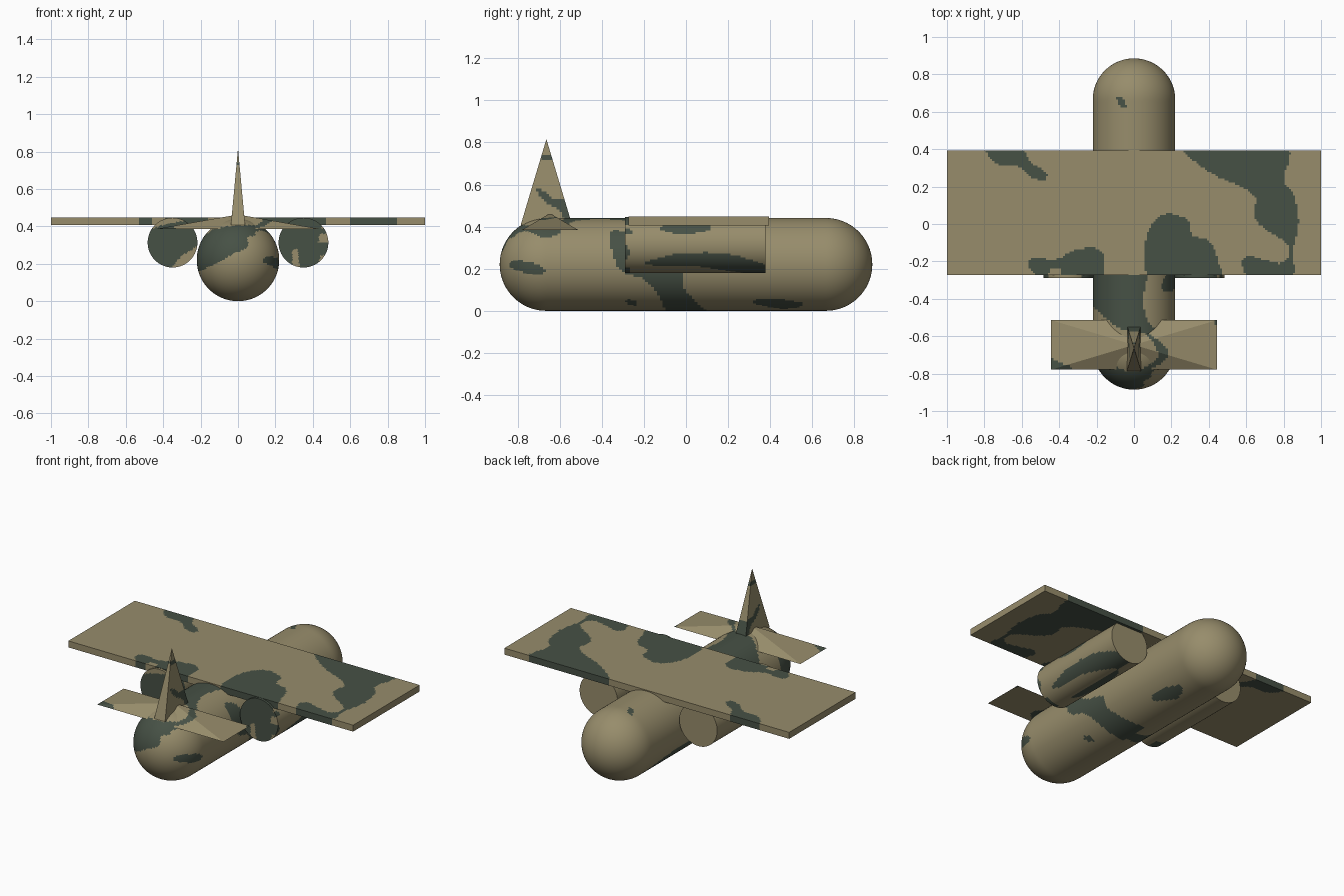
import bpy, bmesh, math
from mathutils import Vector

if "Cube" in bpy.data.objects:
    bpy.data.objects.remove(bpy.data.objects["Cube"])


def material(name, rgb):
    m = bpy.data.materials.new(name)
    m.diffuse_color = (*rgb, 1)
    m.use_nodes = True
    m.node_tree.nodes["Principled BSDF"].inputs["Base Color"].default_value = m.diffuse_color
    return m


TAN = material("tan", (0.31, 0.265, 0.148))
GREEN = material("dark_green", (0.062, 0.082, 0.06))


def finish(name, bm, smooth=False):
    bmesh.ops.recalc_face_normals(bm, faces=bm.faces)
    me = bpy.data.meshes.new(name)
    bm.to_mesh(me)
    bm.free()
    ob = bpy.data.objects.new(name, me)
    bpy.context.collection.objects.link(ob)
    me.materials.append(TAN)
    me.materials.append(GREEN)
    if smooth:
        bpy.ops.object.select_all(action='DESELECT')
        ob.select_set(True)
        bpy.context.view_layer.objects.active = ob
        bpy.ops.object.shade_smooth_by_angle(angle=math.radians(35))
    return ob


def lathe(name, profile, x, z, steps):
    """Spin a (y, radius) profile about a line along y."""
    bm = bmesh.new()
    vs = [bm.verts.new((x, y, z + r)) for y, r in profile]
    es = [bm.edges.new(p) for p in zip(vs, vs[1:])]
    bmesh.ops.spin(bm, geom=vs + es, cent=(x, 0, z), axis=(0, 1, 0),
                   angle=math.tau, steps=steps)
    bmesh.ops.remove_doubles(bm, verts=bm.verts, dist=1e-5)
    return finish(name, bm, True)


def dice(bm, axes, step):
    """Cut the mesh into small cells so that patches can be coloured."""
    for a in axes:
        lo = min(v.co[a] for v in bm.verts)
        hi = max(v.co[a] for v in bm.verts)
        n = round((hi - lo) / step)
        no = Vector((0, 0, 0))
        no[a] = 1
        for i in range(1, n):
            bmesh.ops.bisect_plane(bm, geom=bm.verts[:] + bm.edges[:] + bm.faces[:],
                                   plane_co=no * (lo + (hi - lo) * i / n), plane_no=no)


def pyramid(name, hx, y0, y1, z0, z1, axes):
    bm = bmesh.new()
    base = [bm.verts.new(p) for p in ((-hx, y0, z0), (hx, y0, z0), (hx, y1, z0), (-hx, y1, z0))]
    top = bm.verts.new((0, (y0 + y1) / 2, z1))
    bm.faces.new(base)
    for i in range(4):
        bm.faces.new((base[i], base[(i + 1) % 4], top))
    dice(bm, axes, 0.0125)
    return finish(name, bm)


def rounded(pts, n=4):
    """Closed smooth curve through the points."""
    out, k = [], len(pts)
    for i in range(k):
        a, b, c, d = (Vector(pts[(i + j) % k]) for j in (-1, 0, 1, 2))
        for s in range(n):
            t = s / n
            out.append(0.5 * (2 * b + (c - a) * t + (2 * a - 5 * b + 4 * c - d) * t * t
                              + (3 * b - a - 3 * c + d) * t ** 3))
    return out


def inside(u, v, poly):
    hit = False
    for p, q in zip(poly, poly[1:] + poly[:1]):
        if (p[1] > v) != (q[1] > v) and u < p[0] + (v - p[1]) * (q[0] - p[0]) / (q[1] - p[1]):
            hit = not hit
    return hit


def patch(ob, axes, where, *outlines):
    """Turn faces green inside outlines drawn in a flat view."""
    a, b = ("xyz".index(c) for c in axes)
    polys = [rounded(o) for o in outlines]
    for f in ob.data.polygons:
        c = f.center
        if where(c, f.normal) and any(inside(c[a], c[b], p) for p in polys):
            f.material_index = 1


# Fuselage: long capsule
R, CZ, L = 0.2205, 0.2205, 0.665
arc = [i * math.pi / 48 for i in range(25)]
prof = [(-L - R * math.cos(t), R * math.sin(t)) for t in arc]
prof += [(-L + 2 * L * i / 96, R) for i in range(1, 96)]
prof += [(L + R * math.sin(t), R * math.cos(t)) for t in arc]
fuselage = lathe("fuselage", prof, 0, CZ, 112)
# camouflage, seen from the right
patch(fuselage, "yz", lambda c, n: c.x > 0,
      [(-.84, .21), (-.81, .24), (-.70, .22), (-.67, .19), (-.71, .17), (-.78, .185)],
      [(-.36, .37), (-.27, .36), (-.2, .24), (-.02, .18), (-.01, .11), (.05, .04), (.1, -.02),
       (-.07, -.02), (-.14, .09), (-.2, .15), (-.32, .20)],
      [(-.29, .05), (-.25, .05), (-.23, .025), (-.27, .03)],
      [(.32, .05), (.40, .06), (.54, .04), (.55, .02), (.45, .01), (.34, .03)],
      [(-.84, .36), (-.79, .40), (-.77, .40), (-.82, .35)])
# seen from above
patch(fuselage, "xy", lambda c, n: n.z > 0.1,
      [(-.26, -.24), (.05, -.24), (.06, -.33), (.05, -.42), (.08, -.53), (.16, -.60), (.18, -.68),
       (.13, -.75), (.09, -.76), (.14, -.67), (.10, -.60), (.0, -.58), (-.08, -.56),
       (-.14, -.51), (-.2, -.46), (-.26, -.40)],
      [(-.10, .68), (-.06, .675), (-.04, .63), (-.06, .62)],
      [(.17, -.29), (.22, -.28), (.21, -.33), (.18, -.33)])
# seen from the front: tail dome
patch(fuselage, "xz", lambda c, n: c.y < -0.64,
      [(-.24, .16), (-.23, .28), (-.14, .38), (-.05, .40), (.1, .405), (.1, .37), (.05, .34),
       (.05, .29), (-.03, .25), (-.12, .2)])
# left side and belly
patch(fuselage, "yz", lambda c, n: c.x < 0,
      [(-.40, .40), (-.18, .42), (-.14, .25), (-.02, .1), (.02, -.01), (-.06, -.01), (-.18, .12), (-.32, .25)],
      [(.18, .10), (.35, .13), (.62, .08), (.66, .05), (.5, .05), (.3, .06)])

# Main wing
bm = bmesh.new()
bmesh.ops.create_cube(bm, size=1)
for v in bm.verts:
    v.co = (v.co.x * 2, 0.06 + v.co.y * 0.667, 0.4265 + v.co.z * 0.041)
dice(bm, (0, 1), 0.0115)
wing = finish("main_wing", bm)
patch(wing, "xy", lambda c, n: True,
      [(-.80, .42), (-.62, .42), (-.55, .33), (-.47, .275), (-.48, .235), (-.55, .25), (-.63, .315), (-.73, .32)],
      [(.28, .42), (.40, .28), (.57, .20), (.65, .14), (.64, .05), (.69, -.02), (.80, -.09),
       (.83, -.15), (.79, -.21), (.69, -.19), (.62, -.17), (.58, -.20), (.62, -.29), (.84, -.29),
       (.85, -.14), (.88, .01), (.855, .155), (.80, .24), (.80, .42)],
      [(.17, .055), (.29, .02), (.31, -.06), (.40, -.09), (.45, -.2), (.44, -.29), (.10, -.29),
       (.06, -.17), (.08, -.03)],
      [(-.55, -.18), (-.42, -.19), (-.32, -.14), (-.2, -.13), (-.16, -.19), (-.18, -.29),
       (-.37, -.29), (-.39, -.24), (-.44, -.24), (-.48, -.29), (-.55, -.25)])

# Engines under the wing
ER, Y0, Y1 = 0.133, -0.289, 0.377
eprof = [(Y0, ER * i / 14) for i in range(15)]
eprof += [(Y0 + (Y1 - Y0) * i / 56, ER) for i in range(1, 57)]
eprof += [(Y1, 0)]
right_engine = lathe("right_engine", eprof, 0.35, 0.313, 80)
left_engine = lathe("left_engine", eprof, -0.35, 0.313, 80)
patch(right_engine, "xz", lambda c, n: c.y < -0.27,
      [(.20, .30), (.22, .40), (.34, .47), (.44, .42), (.43, .32), (.44, .24), (.40, .16),
       (.33, .19), (.32, .27), (.29, .27), (.29, .20), (.24, .20)])
patch(right_engine, "yz", lambda c, n: c.x > 0.35,
      [(-.12, .39), (-.08, .41), (.1, .41), (.11, .385), (.02, .365), (-.07, .37)],
      [(-.09, .26), (.0, .275), (.2, .27), (.39, .21), (.39, .17), (.2, .19), (.05, .21), (-.2, .22)],
      [(-.31, .39), (-.26, .385), (-.25, .37), (-.30, .36)],
      [(-.31, .31), (-.28, .31), (-.27, .26), (-.31, .24)])
patch(right_engine, "xy", lambda c, n: n.z < -0.3 and c.x <= 0.35,
      [(.36, -.12), (.36, .25), (.30, .2), (.27, .05), (.3, -.1)])
patch(left_engine, "xz", lambda c, n: c.y < -0.22,
      [(-.50, .28), (-.50, .36), (-.43, .40), (-.34, .42), (-.26, .42), (-.2, .34), (-.24, .28),
       (-.29, .25), (-.34, .20), (-.36, .16), (-.46, .2)])

# Tailplane: very shallow pyramid
tailplane = pyramid("tailplane", 0.443, -0.779, -0.514, 0.385, 0.463, (0, 1))
patch(tailplane, "xy", lambda c, n: True,
      [(-.46, -.71), (-.40, -.74), (-.33, -.77), (-.33, -.80), (-.46, -.80)],
      [(.43, -.50), (.46, -.50), (.46, -.54), (.43, -.53)],
      [(.03, -.55), (.10, -.60), (.17, -.66), (.18, -.71), (.14, -.75), (.09, -.76), (.13, -.70), (.10, -.63)])

# Tail fin: tall thin pyramid
fin = pyramid("tail_fin", 0.038, -0.786, -0.541, 0.407, 0.816, (1, 2))
patch(fin, "yz", lambda c, n: c.y > -0.76,
      [(-.71, .57), (-.69, .58), (-.63, .53), (-.58, .53), (-.54, .42), (-.57, .42), (-.60, .48), (-.66, .51)],
      [(-.70, .745), (-.63, .745), (-.63, .715), (-.67, .72), (-.70, .73)])
